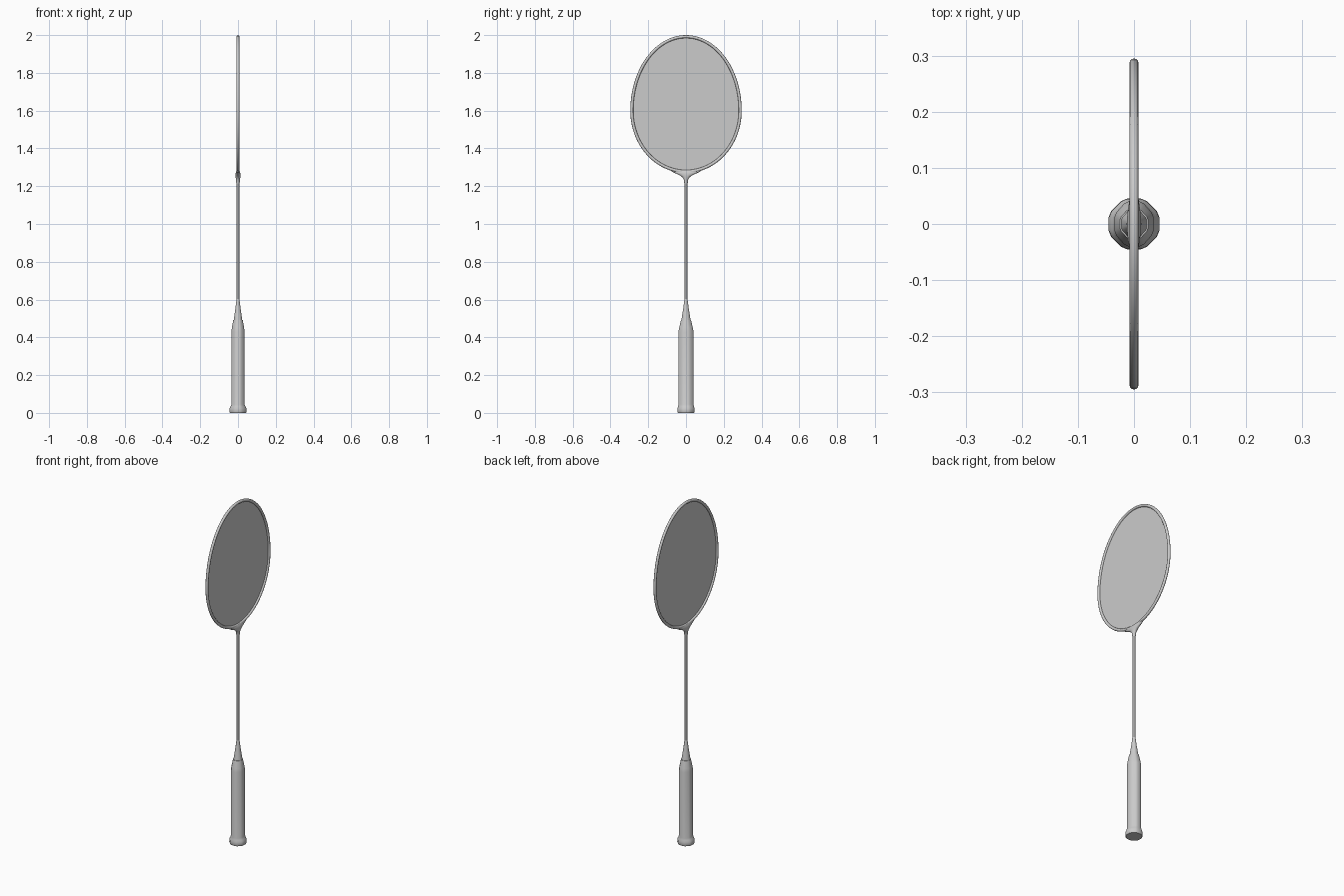
import bpy, bmesh
from math import sin, cos, pi, radians

if "Cube" in bpy.data.objects:
    bpy.data.objects.remove(bpy.data.objects["Cube"])


def finish(name, bm, angle=35):
    bmesh.ops.recalc_face_normals(bm, faces=bm.faces)
    me = bpy.data.meshes.new(name)
    bm.to_mesh(me)
    bm.free()
    ob = bpy.data.objects.new(name, me)
    bpy.context.collection.objects.link(ob)
    bpy.ops.object.select_all(action='DESELECT')
    ob.select_set(True)
    bpy.context.view_layer.objects.active = ob
    bpy.ops.object.shade_smooth_by_angle(angle=radians(angle))
    return ob


def circle(n):
    return [(cos(2 * pi * i / n), sin(2 * pi * i / n)) for i in range(n)]


def soft_octagon(cut=0.16):
    # unit octagon with flats on the axes and trimmed corners
    r = 1 / cos(pi / 8)
    c = [(r * cos(pi / 8 + i * pi / 4), r * sin(pi / 8 + i * pi / 4)) for i in range(8)]
    pts = []
    for i in range(8):
        for j in (i - 1, (i + 1) % 8):
            pts.append(tuple(c[i][k] + (c[j][k] - c[i][k]) * cut for k in (0, 1)))
    return pts


def loft(name, section, levels):
    # levels: (z, half width in x, half width in y)
    bm = bmesh.new()
    n = len(section)
    rings = [[bm.verts.new((x * rx, y * ry, z)) for x, y in section] for z, rx, ry in levels]
    for a, b in zip(rings, rings[1:]):
        for i in range(n):
            j = (i + 1) % n
            bm.faces.new((a[i], a[j], b[j], b[i]))
    bm.faces.new(rings[0][::-1])
    bm.faces.new(rings[-1])
    return finish(name, bm)


# Grip with flared butt
loft("grip", soft_octagon(), [
    (0, .042, .042), (.006, .045, .045), (.024, .044, .0445), (.034, .039, .042),
    (.045, .035, .040), (.43, .035, .040), (.45, .0325, .036), (.492, .025, .0265)])

# Cone cap between grip and shaft
loft("cone_cap", soft_octagon(), [
    (.485, .0235, .025), (.52, .0185, .020), (.55, .014, .015),
    (.58, .0105, .011), (.602, .008, .008)])

# Shaft
loft("shaft", circle(16), [(.59, .007, .007), (1.25, .007, .007)])

# Throat joint flaring into the head
loft("throat", circle(24), [
    (1.215, .009, .009), (1.235, .0105, .011), (1.247, .0125, .019), (1.257, .013, .032),
    (1.267, .0125, .053), (1.276, .010, .074), (1.284, .006, .080)])

# Head outline: taller half ellipse above the widest line, shorter one below
N, M, R = 96, 12, .008
WIDE, UP, DOWN, ZC = .287, .392, .322, 1.6


def head_point(t, inset=0):
    h = UP if sin(t) > 0 else DOWN
    y, z = WIDE * cos(t), h * sin(t)
    ny, nz = cos(t) / WIDE, sin(t) / h
    k = (ny * ny + nz * nz) ** .5
    return y - inset * ny / k, ZC + z - inset * nz / k


# Frame tube
bm = bmesh.new()
rings = []
for i in range(N):
    t = 2 * pi * i / N
    ring = []
    for x, o in circle(M):
        y, z = head_point(t, o * R)
        ring.append(bm.verts.new((x * R, y, z)))
    rings.append(ring)
for i in range(N):
    a, b = rings[i], rings[(i + 1) % N]
    for j in range(M):
        k = (j + 1) % M
        bm.faces.new((a[j], a[k], b[k], b[j]))
finish("head_frame", bm, 60)

# String bed, a flat sheet across the frame
bm = bmesh.new()
bm.faces.new([bm.verts.new((0, *head_point(2 * pi * i / N, R * .5))) for i in range(N)])
finish("string_bed", bm)
